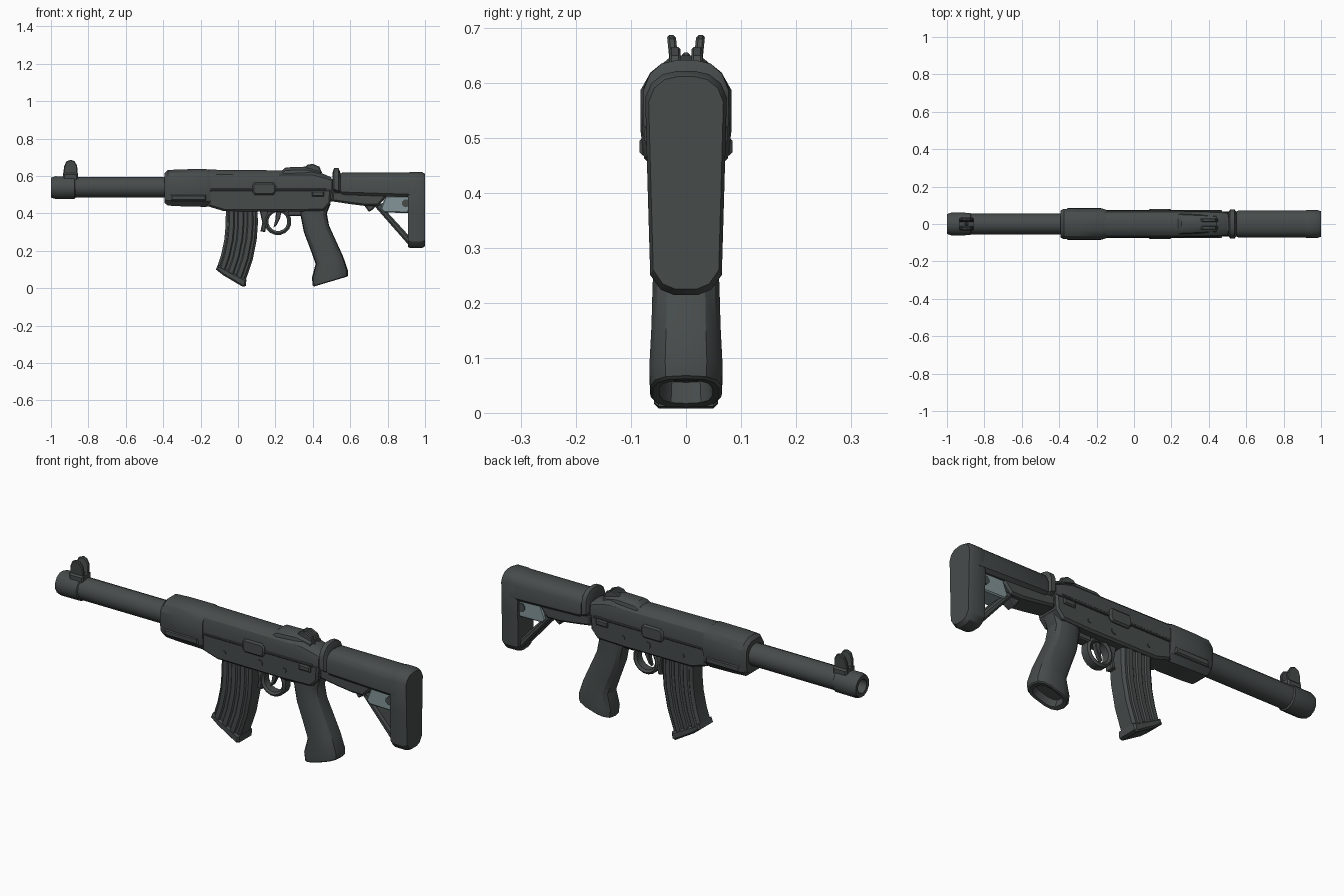
import bpy, bmesh, math
from mathutils import Vector


def material(name, rgb):
    m = bpy.data.materials.new(name)
    m.diffuse_color = (*rgb, 1)
    return m


DARK = material("dark gunmetal", (0.062, 0.072, 0.071))
LIGHT = material("pale steel", (0.23, 0.30, 0.32))


def finish(bm, name, mat=DARK):
    bmesh.ops.recalc_face_normals(bm, faces=bm.faces)
    me = bpy.data.meshes.new(name)
    bm.to_mesh(me)
    bm.free()
    me.materials.append(mat)
    ob = bpy.data.objects.new(name, me)
    bpy.context.collection.objects.link(ob)
    return ob


def extrude(name, outline, y0, y1, bevel=0.008, mat=DARK, shear=0.0):
    """Side outline (x, z) given depth from y0 to y1, with chamfered rims."""
    bm = bmesh.new()
    base = bm.faces.new([bm.verts.new((x, y0, z)) for x, z in outline])
    new = bmesh.ops.extrude_face_region(bm, geom=[base], use_keep_orig=True)["geom"]
    for v in new:
        if isinstance(v, bmesh.types.BMVert):
            v.co.y = y1
    cap = [f for f in new if isinstance(f, bmesh.types.BMFace)][0]
    rims = list(set(base.edges) | set(cap.edges))
    bmesh.ops.recalc_face_normals(bm, faces=bm.faces)
    if bevel:
        bmesh.ops.bevel(bm, geom=rims, offset=bevel, segments=1,
                        affect='EDGES', clamp_overlap=True)
    z0 = min(z for _, z in outline)
    for v in bm.verts:
        v.co.y += shear * (v.co.z - z0)
    return finish(bm, name, mat)


def block(name, x0, x1, z0, z1, hw, bevel=0.008, mat=DARK):
    return extrude(name, [(x0, z0), (x1, z0), (x1, z1), (x0, z1)], -hw, hw, bevel, mat)


def loft(name, rings, closed=False, mat=DARK):
    """Skin a list of equal-length point rings; cap the ends unless closed."""
    bm = bmesh.new()
    vs = [[bm.verts.new(p) for p in r] for r in rings]
    n = len(vs[0])
    for a, b in zip(vs, vs[1:] + (vs[:1] if closed else [])):
        for i in range(n):
            j = (i + 1) % n
            bm.faces.new((a[i], a[j], b[j], b[i]))
    if not closed:
        bm.faces.new(vs[0])
        bm.faces.new(vs[-1])
    return finish(bm, name, mat)


def section_loft(name, half, stations):
    """Half section (u, v) mirrored and stretched at stations (x, zbot, ztop, halfwidth)."""
    sec = half + [(-u, v) for u, v in reversed(half)]
    return loft(name, [[(x, u * w, zb + v * (zt - zb)) for u, v in sec]
                       for x, zb, zt, w in stations])


def lathe(name, profile, centre, axis='X', n=16, closed=False):
    """Revolve (along, radius) pairs about the x or y axis."""
    rings = []
    for a, r in profile:
        ring = []
        for k in range(n):
            t = 2 * math.pi * (k + 0.5) / n
            c, s = r * math.cos(t), r * math.sin(t)
            ring.append(Vector(centre) + Vector((a, c, s) if axis == 'X' else (c, a, s)))
        rings.append(ring)
    return loft(name, rings, closed)


# Barrel and hollow muzzle
lathe("barrel", [(-0.92, 0.056), (-0.36, 0.056)], (0, 0, 0.54))
lathe("muzzle", [(-0.865, 0.05), (-0.875, 0.062), (-0.975, 0.063), (-1.0, 0.055),
                 (-1.0, 0.036), (-0.95, 0.033)], (0, 0, 0.538), n=12)

# Front sight: base, post and two splayed ears
block("front_sight_base", -0.935, -0.855, 0.57, 0.615, 0.036)
block("front_sight_post", -0.905, -0.885, 0.60, 0.655, 0.007, 0.003)
EAR = [(-0.935, 0.60), (-0.857, 0.60), (-0.86, 0.655), (-0.875, 0.68),
       (-0.895, 0.687), (-0.918, 0.678), (-0.93, 0.65)]
for side, tag in ((1, "left"), (-1, "right")):
    extrude("front_sight_ear_" + tag, EAR, side * 0.010, side * 0.026, 0.004, shear=side * 0.10)

# Handguard with lower side ridge
GUARD = [(0.6, 0), (0.92, 0.14), (1, 0.4), (1, 0.75), (0.78, 0.91), (0.4, 1)]
section_loft("handguard", GUARD, [(-0.392, 0.455, 0.615, 0.072), (-0.375, 0.442, 0.632, 0.081),
                                  (-0.30, 0.438, 0.636, 0.083), (-0.17, 0.435, 0.637, 0.083),
                                  (-0.148, 0.442, 0.63, 0.076)])
block("handguard_ridge", -0.36, -0.17, 0.468, 0.50, 0.085, 0.006)

# Receiver: lower body and arched top cover
extrude("receiver_body", [(-0.16, 0.438), (-0.075, 0.412), (0.30, 0.41), (0.46, 0.415),
                          (0.495, 0.455), (0.50, 0.53), (-0.16, 0.53)], -0.067, 0.067, 0.01)
ARCH = [(1, 0), (1, 0.5), (0.9, 0.76), (0.62, 0.93), (0.25, 1)]
section_loft("receiver_cover", ARCH, [(-0.16, 0.525, 0.634, 0.072), (0.24, 0.525, 0.63, 0.071),
                                      (0.40, 0.525, 0.63, 0.07), (0.46, 0.525, 0.61, 0.068),
                                      (0.50, 0.525, 0.592, 0.064)])
block("receiver_rail", -0.15, 0.47, 0.522, 0.534, 0.074, 0.003)
extrude("ejection_plate", [(0.09, 0.498), (0.188, 0.498), (0.202, 0.515), (0.202, 0.55),
                           (0.188, 0.566), (0.09, 0.566), (0.077, 0.55), (0.077, 0.515)],
        -0.08, 0.08, 0.008)
block("selector", 0.395, 0.46, 0.49, 0.52, 0.076, 0.006)
for i, (x, r) in enumerate([(0.17, 0.018), (0.31, 0.012), (-0.03, 0.01)]):
    lathe(f"pin_{i}", [(-0.071, r), (0.071, r)], (x, 0, 0.46), 'Y', 8)

# Rear sight: raised ramp and two fins
section_loft("rear_sight_ramp", ARCH, [(0.235, 0.58, 0.63, 0.056), (0.255, 0.58, 0.646, 0.055),
                                       (0.36, 0.58, 0.65, 0.05), (0.44, 0.58, 0.63, 0.045)])
FIN = [(0.34, 0.63), (0.45, 0.615), (0.435, 0.65), (0.40, 0.665), (0.37, 0.66)]
for side, tag in ((1, "left"), (-1, "right")):
    extrude("rear_sight_fin_" + tag, FIN, side * 0.010, side * 0.030, 0.004)

# Curved magazine from its front and rear edges, with raised ribs
FRONT = [(-0.065, 0.43), (-0.066, 0.34), (-0.073, 0.26), (-0.09, 0.18), (-0.113, 0.11)]
REAR = [(0.105, 0.43), (0.106, 0.34), (0.10, 0.26), (0.078, 0.15), (0.035, 0.025)]


def mag_strip(t0, t1):
    def mix(t):
        return [tuple(a + (b - a) * t for a, b in zip(p, q)) for p, q in zip(FRONT, REAR)]
    return mix(t0) + mix(t1)[::-1]


extrude("magazine", mag_strip(0, 1), -0.05, 0.05, 0.012)
for i, t in enumerate((0.08, 0.37, 0.66)):
    extrude(f"magazine_rib_{i}", mag_strip(t, t + 0.2), -0.056, 0.056, 0.006)
extrude("magazine_base", [(-0.108, 0.125), (-0.118, 0.10), (-0.08, 0.07), (0.025, 0.008),
                          (0.042, 0.012), (0.045, 0.045)], -0.058, 0.058, 0.008)

# Pistol grip: rounded section between front and rear edges, hollow at the foot
GRIP = [(0.325, 0.43, 0.495, 0.45, 0.056), (0.335, 0.385, 0.475, 0.40, 0.056),
        (0.352, 0.30, 0.487, 0.335, 0.058), (0.39, 0.20, 0.53, 0.24, 0.062),
        (0.415, 0.13, 0.562, 0.17, 0.064), (0.395, 0.055, 0.588, 0.095, 0.068),
        (0.40, 0.012, 0.588, 0.068, 0.066)]


def grip_ring(xf, zf, xr, zr, hw, scale=1.0, lift=0.0, n=14):
    ring = []
    for k in range(n):
        t = 2 * math.pi * k / n
        c, s = (math.copysign(abs(f(t)) ** 0.7, f(t)) * scale for f in (math.cos, math.sin))
        ring.append(((xf + xr) / 2 + c * (xr - xf) / 2 - lift * 0.4, s * hw,
                     (zf + zr) / 2 + c * (zr - zf) / 2 + lift))
    return ring


loft("grip", [grip_ring(*g) for g in GRIP]
     + [grip_ring(*GRIP[-1], scale=0.93, lift=-0.004),
        grip_ring(*GRIP[-1], scale=0.74, lift=-0.002),
        grip_ring(*GRIP[-1], scale=0.70, lift=0.035)])

# Trigger guard, catch and trigger
lathe("trigger_guard", [(-0.02, 0.073), (0.02, 0.073), (0.028, 0.062), (0.02, 0.051),
                        (-0.02, 0.051), (-0.028, 0.062)], (0.213, 0, 0.357), 'Y', 16, True)
extrude("magazine_catch", [(0.115, 0.42), (0.165, 0.42), (0.155, 0.36), (0.145, 0.30),
                           (0.12, 0.305), (0.13, 0.35)], -0.022, 0.022, 0.005)
extrude("trigger", [(0.205, 0.42), (0.235, 0.42), (0.225, 0.375), (0.205, 0.335),
                    (0.19, 0.325), (0.20, 0.37)], -0.012, 0.012, 0.003)
block("guard_rear_bridge", 0.265, 0.34, 0.385, 0.42, 0.025, 0.006)

# Collar between receiver and stock
block("stock_joint", 0.47, 0.56, 0.465, 0.585, 0.052, 0.012)
COLLAR = [(0.6, 0), (1, 0.15), (1, 0.62), (0.85, 0.82), (0.58, 0.95), (0.2, 1)]
section_loft("stock_collar", COLLAR, [(0.506, 0.52, 0.62, 0.066), (0.514, 0.51, 0.642, 0.077),
                                      (0.538, 0.50, 0.642, 0.077), (0.548, 0.50, 0.615, 0.066)])

# Stock: upper tube, lower rail, tab, strut and butt
TUBE = [(0.8, 0), (1, 0.12), (1, 0.62), (0.86, 0.82), (0.58, 0.95), (0.2, 1)]
section_loft("stock_tube", TUBE, [(0.545, 0.505, 0.61, 0.066), (0.56, 0.50, 0.62, 0.072),
                                  (0.95, 0.485, 0.62, 0.073)])
extrude("stock_lower_rail", [(0.50, 0.465), (0.60, 0.45), (0.68, 0.44), (0.75, 0.44),
                             (0.79, 0.485), (0.79, 0.52), (0.50, 0.52)], -0.058, 0.058, 0.01)
extrude("stock_tab", [(0.67, 0.45), (0.745, 0.45), (0.72, 0.42), (0.70, 0.408)],
        -0.03, 0.03, 0.006)
extrude("stock_strut", [(0.72, 0.45), (0.775, 0.455), (0.80, 0.405), (0.91, 0.285),
                        (0.94, 0.22), (0.92, 0.222)], -0.045, 0.045, 0.01)
extrude("stock_latch", [(0.762, 0.425), (0.78, 0.405), (0.91, 0.402), (0.92, 0.44),
                        (0.92, 0.495), (0.79, 0.495)], -0.05, 0.05, 0.006, LIGHT)
lathe("latch_pivot", [(-0.056, 0.022), (0.056, 0.022)], (0.897, 0, 0.455), 'Y', 8)
BUTT = [(0.3, 0), (0.66, 0.025), (0.93, 0.09), (1, 0.5), (1.06, 0.88), (0.9, 0.945),
        (0.6, 0.985), (0.2, 1)]
section_loft("butt", BUTT, [(0.908, 0.222, 0.618, 0.066), (0.922, 0.214, 0.622, 0.07),
                            (0.982, 0.214, 0.622, 0.07), (1.0, 0.225, 0.612, 0.064)])

# Smooth shading that keeps hard edges
bpy.ops.object.select_all(action='SELECT')
bpy.context.view_layer.objects.active = bpy.context.selected_objects[0]
bpy.ops.object.shade_smooth_by_angle(angle=math.radians(30))
